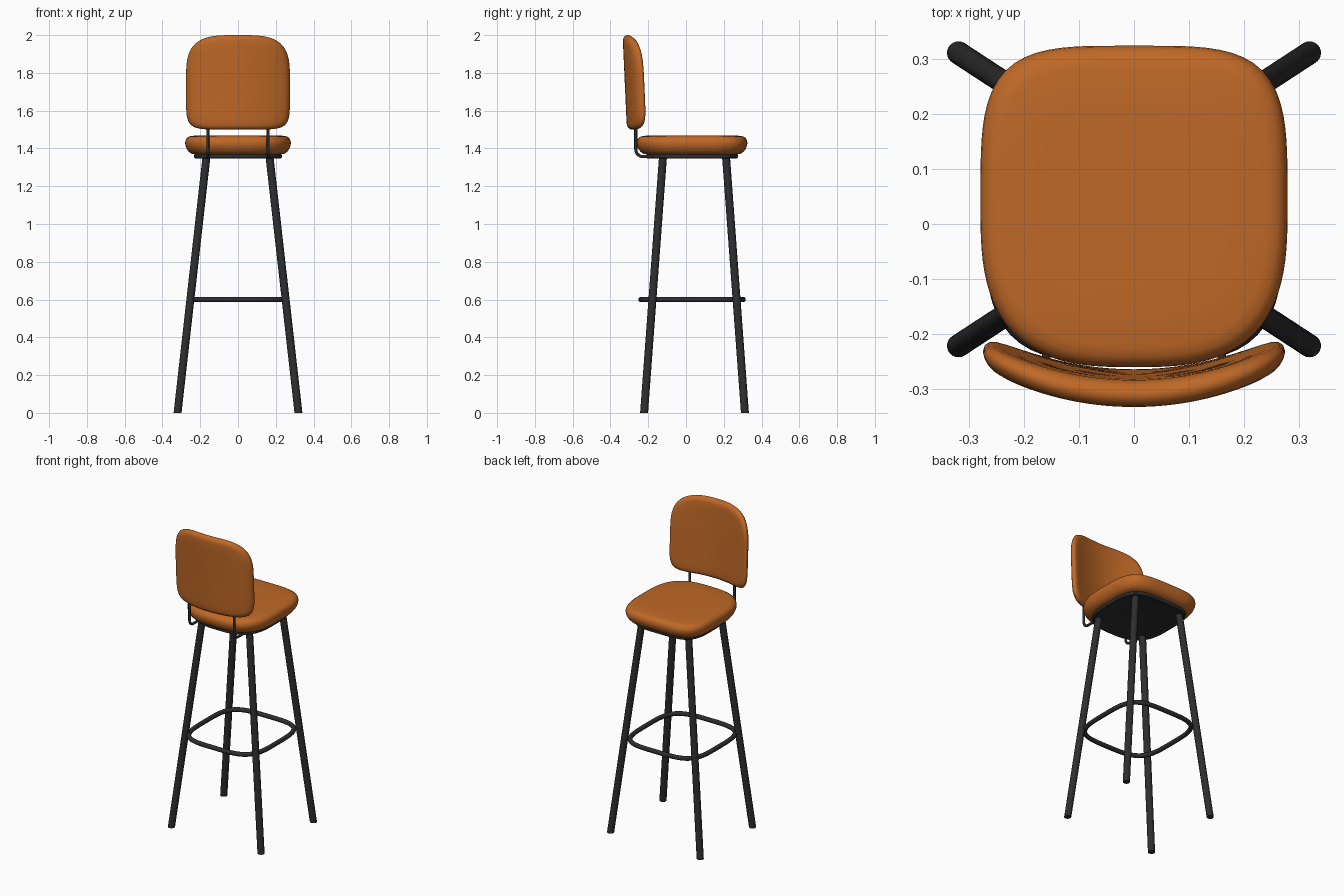
import bpy, bmesh, math

if "Cube" in bpy.data.objects:
    bpy.data.objects.remove(bpy.data.objects["Cube"])


def material(name, color):
    m = bpy.data.materials.new(name)
    m.diffuse_color = (*color, 1)
    m.use_nodes = True
    m.node_tree.nodes["Principled BSDF"].inputs["Base Color"].default_value = m.diffuse_color
    return m


LEATHER = material("tan leather", (0.52, 0.14, 0.02))
METAL = material("black metal", (0.027, 0.027, 0.027))


def squircle(a, b, n_pos, n_neg, count=96):
    """Rounded outline with its own squareness for the two halves."""
    pts = []
    for i in range(count):
        t = 2 * math.pi * i / count
        c, s = math.cos(t), math.sin(t)
        n = n_pos if s >= 0 else n_neg
        r = (abs(c) ** n + abs(s) ** n) ** (-1 / n)
        pts.append((a * r * c, b * r * s))
    return pts


def loft(name, outline, levels, place, mat):
    """Stack scaled copies of the outline, close both ends with a fan."""
    bm = bmesh.new()
    rings = [[bm.verts.new(place(u * s, v * s, h)) for u, v in outline] for s, h in levels]
    n = len(outline)
    for r0, r1 in zip(rings, rings[1:]):
        for i in range(n):
            j = (i + 1) % n
            bm.faces.new((r0[i], r0[j], r1[j], r1[i]))
    for ring, h in ((rings[0], levels[0][1]), (rings[-1], levels[-1][1])):
        mid = bm.verts.new(place(0, 0, h))
        for i in range(n):
            bm.faces.new((ring[i], ring[(i + 1) % n], mid))
    bmesh.ops.recalc_face_normals(bm, faces=bm.faces)
    me = bpy.data.meshes.new(name)
    bm.to_mesh(me)
    bm.free()
    me.materials.append(mat)
    ob = bpy.data.objects.new(name, me)
    bpy.context.collection.objects.link(ob)
    bpy.ops.object.select_all(action='DESELECT')
    ob.select_set(True)
    bpy.context.view_layer.objects.active = ob
    bpy.ops.object.shade_smooth_by_angle(angle=math.radians(40))
    return ob


def tube(name, pts, radius, mat, cyclic=False):
    cu = bpy.data.curves.new(name, 'CURVE')
    cu.dimensions = '3D'
    cu.bevel_depth = radius
    cu.bevel_resolution = 4
    cu.use_fill_caps = True
    sp = cu.splines.new('POLY')
    sp.points.add(len(pts) - 1)
    for p, co in zip(sp.points, pts):
        p.co = (*co, 1)
    sp.use_cyclic_u = cyclic
    sp.use_smooth = True
    cu.materials.append(mat)
    ob = bpy.data.objects.new(name, cu)
    bpy.context.collection.objects.link(ob)
    return ob


# Seat cushion
CY = 0.032
seat_shape = squircle(0.28, 0.293, 4.0, 2.9)
flat = lambda u, v, h: (u, v + CY, h)
loft("seat", seat_shape,
     [(0.80, 1.368), (0.88, 1.372), (0.93, 1.382), (0.97, 1.398), (0.993, 1.415), (1.0, 1.43),
      (0.993, 1.443), (0.97, 1.455), (0.93, 1.463), (0.87, 1.467), (0.6, 1.469)], flat, LEATHER)

# Plate under the seat
loft("seat_plate", seat_shape,
     [(0.76, 1.350), (0.80, 1.346), (0.825, 1.350), (0.835, 1.359), (0.825, 1.368), (0.80, 1.372)],
     flat, METAL)

# Curved, slightly leaning backrest
def bend(u, v, h):
    y = -0.288 + 0.065 * (u / 0.275) ** 2 - 0.045 * (v + 0.25) + h
    return (u, y, 1.75 + v)


side = [(0.25, 0.025), (0.5, 0.025), (0.75, 0.025), (0.88, 0.0245), (0.93, 0.022),
        (0.965, 0.017), (0.99, 0.009)]
loft("backrest", squircle(0.275, 0.25, 3.5, 7.0),
     [(s, -h) for s, h in side] + [(1.0, 0)] + [(s, h) for s, h in reversed(side)], bend, LEATHER)

# Legs, splayed and cut level with the floor
circle = squircle(0.021, 0.021, 2, 2, 24)
for sx, side_name in ((-1, "left"), (1, "right")):
    for end, y0, y1 in (("front", -0.222, -0.122), ("back", 0.312, 0.212)):
        def lean(u, v, h, sx=sx, y0=y0, y1=y1):
            f = h / 1.355
            return (sx * (0.32 - 0.153 * f) + u, y0 + (y1 - y0) * f + v, h)
        loft(f"{end}_{side_name}_leg", circle, [(1, 0), (1, 1.355)], lean, METAL)

    # Bent rod holding the backrest
    x = sx * 0.16
    arc = [(x, -0.228 - 0.038 * math.cos(a), 1.395 - 0.038 * math.sin(a))
           for a in (math.pi / 2 * i / 8 for i in range(9))]
    tube(f"{side_name}_back_rod", [(x, -0.266, 1.62)] + arc + [(x, -0.05, 1.357)], 0.008, METAL)

# Footrest ring
tube("footrest_ring", [(u, v + CY, 0.6) for u, v in squircle(0.258, 0.27, 4, 3.8)],
     0.014, METAL, cyclic=True)
